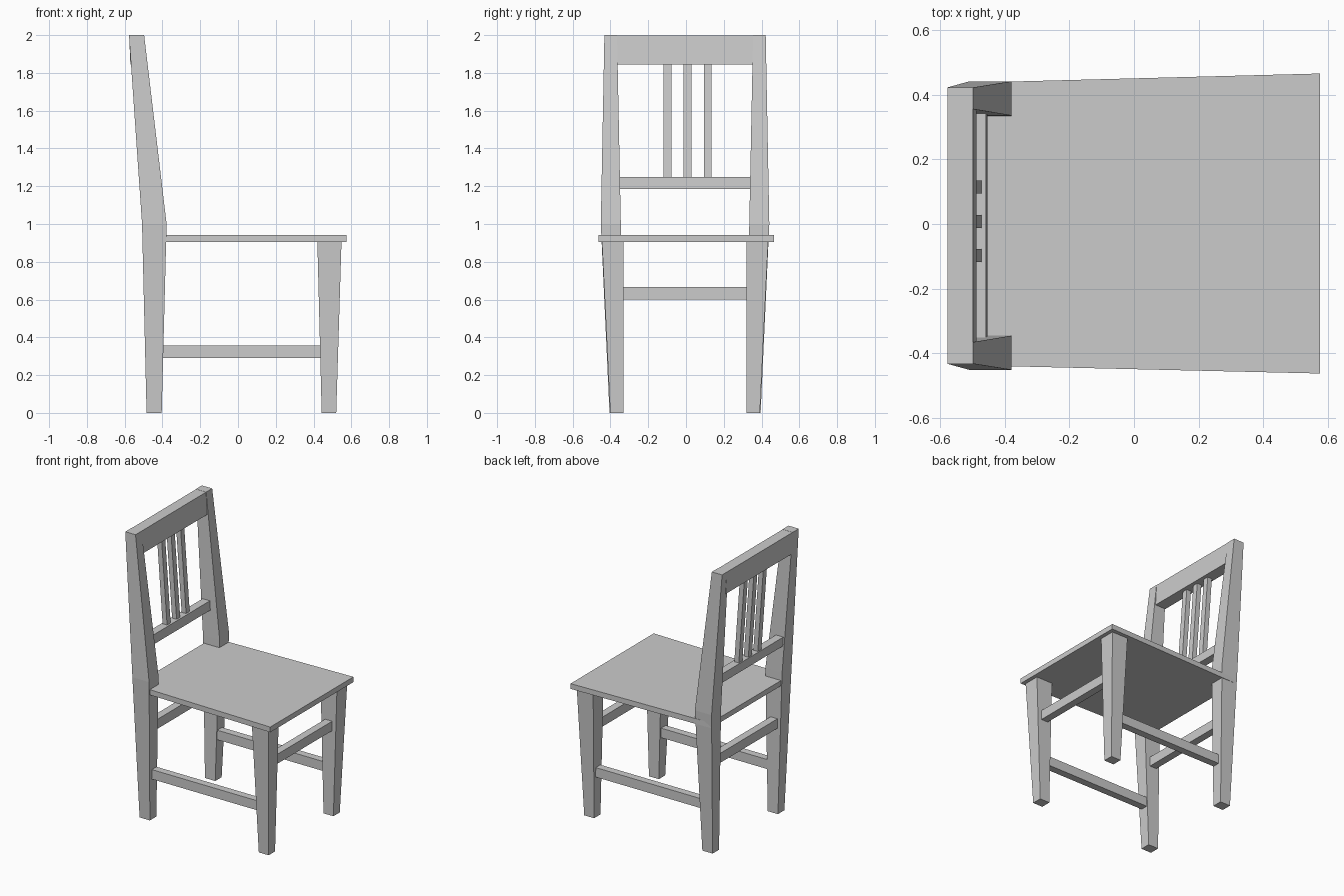
import bpy
import bmesh

cube = bpy.data.objects.get("Cube")
if cube:
    bpy.data.objects.remove(cube, do_unlink=True)

grey = bpy.data.materials.new("light_grey")
grey.use_nodes = True
colour = (0.6, 0.6, 0.6, 1)
grey.diffuse_color = colour
grey.node_tree.nodes["Principled BSDF"].inputs["Base Color"].default_value = colour


def loft(name, rings):
    """Closed solid through stacked quad rings (lists of 3D points)."""
    bm = bmesh.new()
    loops = [[bm.verts.new(p) for p in ring] for ring in rings]
    for low, high in zip(loops, loops[1:]):
        for i in range(4):
            j = (i + 1) % 4
            bm.faces.new((low[i], low[j], high[j], high[i]))
    bm.faces.new(loops[0][::-1])
    bm.faces.new(loops[-1])
    bmesh.ops.recalc_face_normals(bm, faces=bm.faces)
    mesh = bpy.data.meshes.new(name)
    bm.to_mesh(mesh)
    bm.free()
    mesh.materials.append(grey)
    obj = bpy.data.objects.new(name, mesh)
    bpy.context.collection.objects.link(obj)
    return obj


def bar(name, *sections):
    """Upright bar; each section is (z, x0, x1, y0, y1)."""
    return loft(name, [[(x0, y0, z), (x1, y0, z), (x1, y1, z), (x0, y1, z)]
                       for z, x0, x1, y0, y1 in sections])


def mirrored(name, side, shift, *sections):
    """Bar whose y values are measured outward from the centre line."""
    return bar(name, *[(z, x0, x1, side * a + shift, side * b + shift)
                       for z, x0, x1, a, b in sections])


# Legs, back posts and side stretchers
for label, side in (("left", 1), ("right", -1)):
    mirrored(label + "_back_post", side, -0.005,
             (0, -0.484, -0.404, 0.328, 0.4),
             (1, -0.508, -0.378, 0.34, 0.446),
             (2, -0.577, -0.497, 0.36, 0.427))
    mirrored(label + "_front_leg", side, -0.005,
             (0, 0.443, 0.52, 0.325, 0.396),
             (0.91, 0.42, 0.548, 0.325, 0.44))
    mirrored(label + "_side_stretcher", side, -0.005,
             (0.29, -0.42, 0.46, 0.338, 0.39),
             (0.357, -0.42, 0.46, 0.338, 0.39))

# Seat board, wider at its front edge
loft("seat", [[(-0.5, -0.437, z), (0.575, -0.462, z),
               (0.575, 0.465, z), (-0.5, 0.437, z)] for z in (0.905, 0.942)])

# Cross stretchers between the front legs and between the back legs
for label, x in (("front", 0.483), ("back", -0.448)):
    bar(label + "_stretcher", *[(z, x - 0.027, x + 0.027, -0.35, 0.34)
                                for z in (0.6, 0.667)])

# Backrest rails
bar("top_rail", (1.845, -0.57, -0.487, -0.38, 0.37),
    (1.999, -0.576, -0.498, -0.38, 0.37))
bar("lower_rail", (1.185, -0.51, -0.453, -0.37, 0.36),
    (1.25, -0.514, -0.457, -0.37, 0.36))

# Backrest slats
for i, y in enumerate((-0.098, 0.008, 0.114)):
    bar(f"back_slat_{i + 1}", (1.24, -0.505, -0.47, y - 0.02, y + 0.02),
        (1.86, -0.55, -0.515, y - 0.02, y + 0.02))
